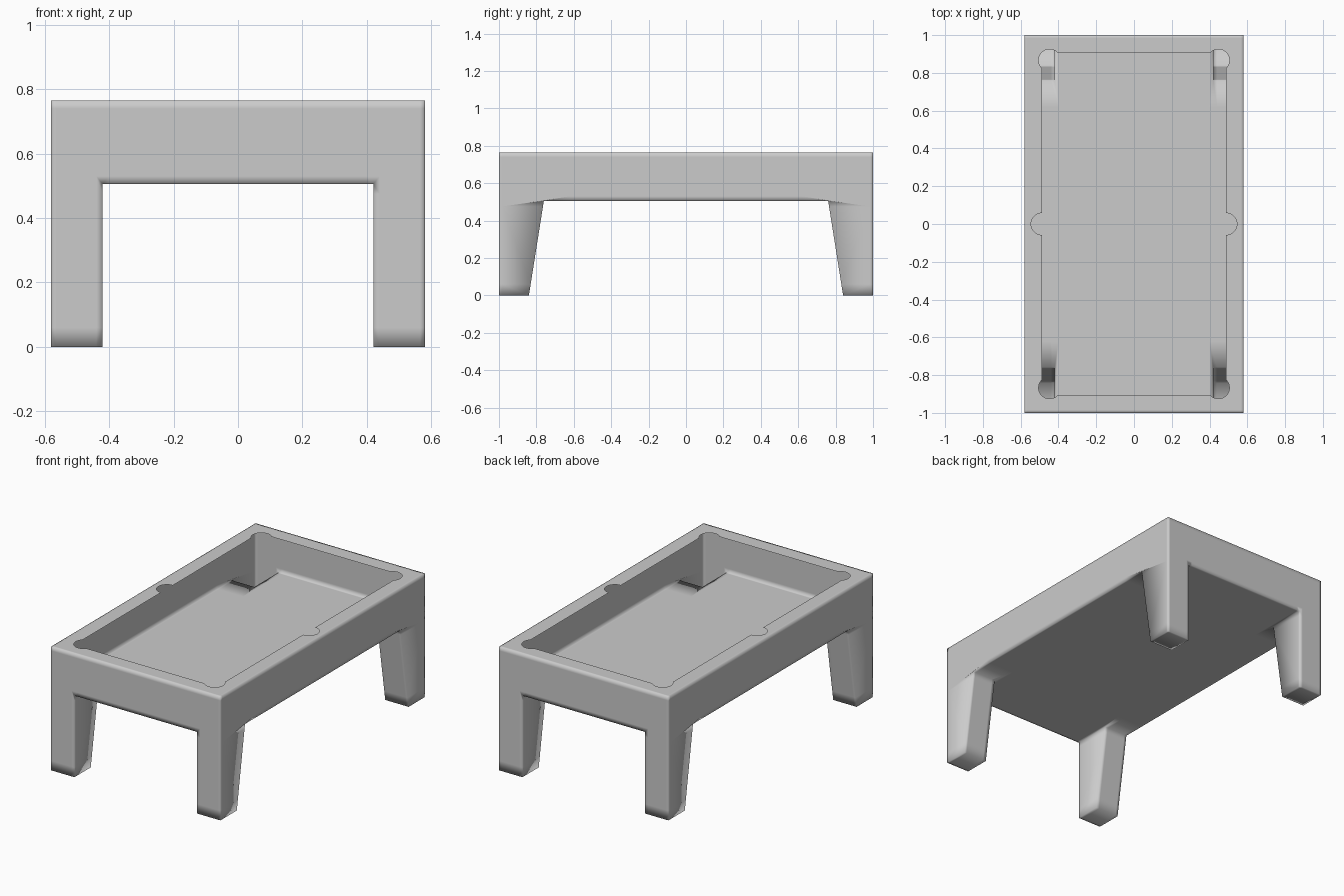
import bpy, bmesh
from math import sin, cos, radians
from mathutils import Vector

if "Cube" in bpy.data.objects:
    bpy.data.objects.remove(bpy.data.objects["Cube"])

# Main dimensions of one quarter of the table
W, L, H = 0.58, 1.0, 0.765          # half width, half length, height
FLOOR = 0.505                       # underside of the apron
LEG_X, LEG_TOP, LEG_FOOT = 0.42, 0.76, 0.84
OPEN_X, OPEN_Y = 0.487, 0.905       # half size of the opening

grey = bpy.data.materials.new("plain_grey")
grey.use_nodes = True
colour = (0.6, 0.6, 0.6, 1)
grey.diffuse_color = colour
grey.node_tree.nodes["Principled BSDF"].inputs["Base Color"].default_value = colour

bm = bmesh.new()


def panel(points, outward):
    """Flat face turned towards the given direction."""
    face = bm.faces.new([bm.verts.new(p) for p in points])
    face.normal_update()
    if face.normal.dot(Vector(outward)) < 0:
        face.normal_flip()


def arc(cx, cy, r, start, end, steps):
    angles = [radians(start + (end - start) * i / steps) for i in range(steps + 1)]
    return [(cx + r * cos(a), cy + r * sin(a)) for a in angles]


# Long side with its tapered leg, and end side with its straight leg
side = [(0, FLOOR), (LEG_TOP, FLOOR), (LEG_FOOT, 0), (L, 0), (L, H), (0, H)]
panel([(W, y, z) for y, z in side], (1, 0, 0))
end = [(0, FLOOR), (LEG_X, FLOOR), (LEG_X, 0), (W, 0), (W, H), (0, H)]
panel([(x, L, z) for x, z in end], (0, 1, 0))

# Inner leg faces and foot
panel([(LEG_X, LEG_TOP, FLOOR), (LEG_X, LEG_FOOT, 0), (LEG_X, L, 0), (LEG_X, L, FLOOR)], (-1, 0, 0))
panel([(LEG_X, LEG_TOP, FLOOR), (W, LEG_TOP, FLOOR), (W, LEG_FOOT, 0), (LEG_X, LEG_FOOT, 0)], (0, -1, 0))
panel([(LEG_X, LEG_FOOT, 0), (W, LEG_FOOT, 0), (W, L, 0), (LEG_X, L, 0)], (0, 0, -1))

# Thin floor, open above the hollow leg
bed = [(0, 0), (W, 0), (W, LEG_TOP), (LEG_X, LEG_TOP), (LEG_X, L), (0, L)]
panel([(x, y, FLOOR) for x, y in bed], (0, 0, -1))

# Rim with a corner pocket and half a side pocket
side_pocket = arc(OPEN_X, 0, 0.058, 0, 90, 8)
corner_pocket = arc(0.447, 0.867, 0.058, -46, 139, 18)
rim = side_pocket + corner_pocket + [(0, OPEN_Y), (0, L), (W, L), (W, 0)]
panel([(x, y, H) for x, y in rim], (0, 0, 1))

bmesh.ops.remove_doubles(bm, verts=bm.verts, dist=0.0005)

# Support loops that keep the soft shading close to the edges
cuts = [((W - 0.015, 0, 0), (1, 0, 0)), ((LEG_X - 0.02, 0, 0), (1, 0, 0)),
        ((LEG_X + 0.02, 0, 0), (1, 0, 0)), ((0, L - 0.015, 0), (0, 1, 0)),
        ((0, 0.62, 0), (0, 1, 0)), ((0, 0, 0.06), (0, 0, 1)),
        ((0, 0, FLOOR - 0.03), (0, 0, 1)), ((0, 0, FLOOR + 0.025), (0, 0, 1)),
        ((0, 0, H - 0.025), (0, 0, 1))]
for point, normal in cuts:
    bmesh.ops.bisect_plane(bm, geom=bm.verts[:] + bm.edges[:] + bm.faces[:],
                           plane_co=point, plane_no=normal)
for face in bm.faces:
    face.smooth = True

mesh = bpy.data.meshes.new("table_shell")
bm.to_mesh(mesh)
bm.free()
mesh.materials.append(grey)
table = bpy.data.objects.new("table_shell", mesh)
bpy.context.collection.objects.link(table)

# Mirror the quarter to all four corners
mirror = table.modifiers.new("mirror_quarters", "MIRROR")
mirror.use_axis = (True, True, False)
mirror.use_clip = True
mirror.merge_threshold = 0.0005
